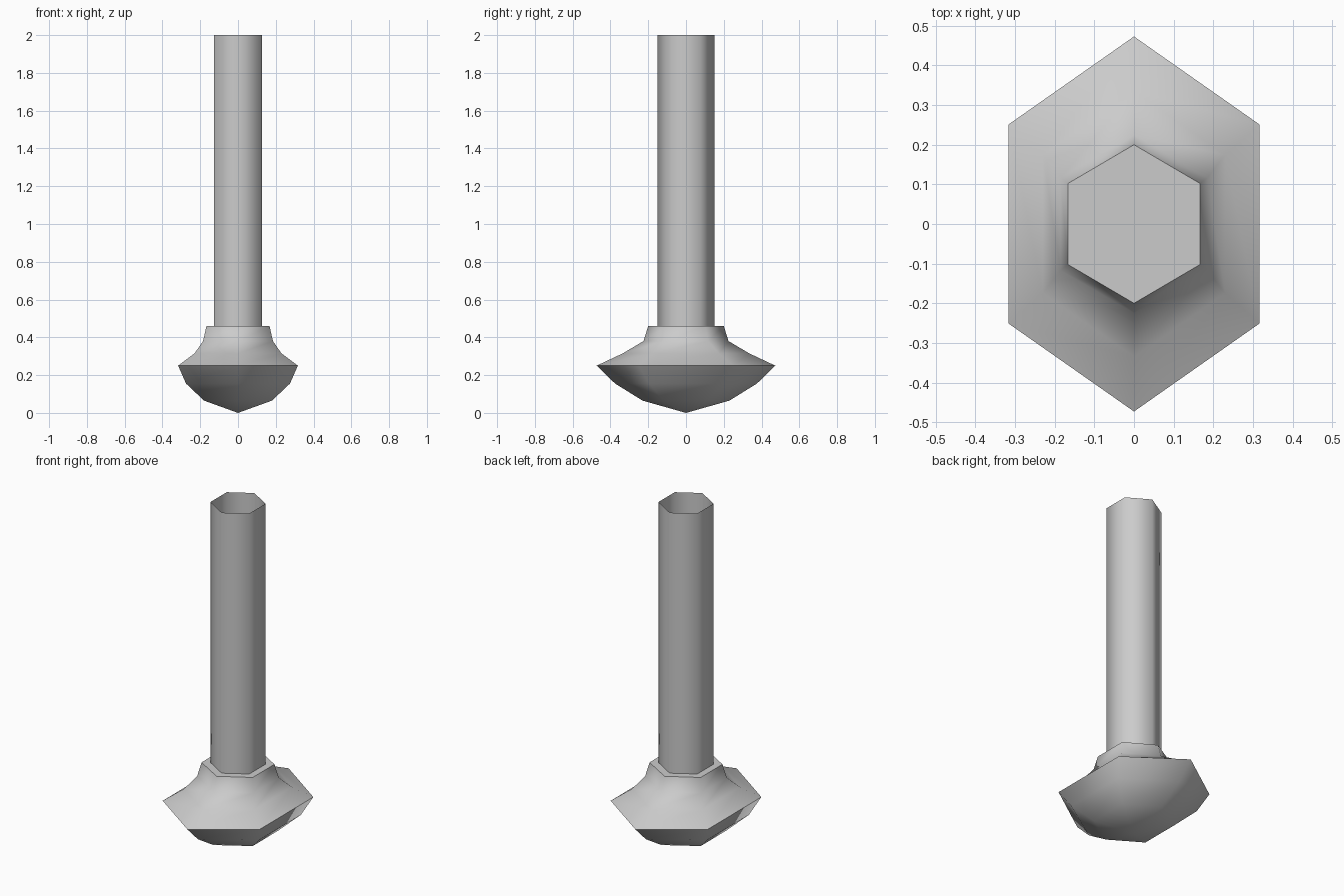
import bpy
import math

cube = bpy.data.objects.get("Cube")
if cube:
    bpy.data.objects.remove(cube, do_unlink=True)

# One grey material for the whole model
grey = bpy.data.materials.new("plain grey")
grey.use_nodes = True
colour = (0.6, 0.6, 0.6, 1)
grey.diffuse_color = colour
grey.node_tree.nodes["Principled BSDF"].inputs["Base Color"].default_value = colour


def hexagon(half_x, half_y, shoulder, z):
    """Six corners with points on the y axis and flat sides on the x axis."""
    side_y = half_y * shoulder
    return [(half_x, -side_y, z), (half_x, side_y, z), (0, half_y, z),
            (-half_x, side_y, z), (-half_x, -side_y, z), (0, -half_y, z)]


def loft(name, rings, tip=None, cap=False):
    """Skin a stack of hexagons, optionally with a bottom tip and a flat top."""
    verts = [v for ring in rings for v in hexagon(*ring)]
    faces = []
    for r in range(len(rings) - 1):
        for i in range(6):
            a, b = r * 6 + i, r * 6 + (i + 1) % 6
            faces.append((a, b, b + 6, a + 6))
    if tip is not None:
        verts.append((0, 0, tip))
        faces += [(len(verts) - 1, (i + 1) % 6, i) for i in range(6)]
    if cap:
        top = (len(rings) - 1) * 6
        faces.append(tuple(range(top, top + 6)))
    mesh = bpy.data.meshes.new(name)
    mesh.from_pydata(verts, [], faces)
    mesh.materials.append(grey)
    obj = bpy.data.objects.new(name, mesh)
    bpy.context.collection.objects.link(obj)
    bpy.ops.object.select_all(action='DESELECT')
    obj.select_set(True)
    bpy.context.view_layer.objects.active = obj
    bpy.ops.object.shade_smooth_by_angle(angle=math.radians(70))
    return obj


# Pointed bulb with a crisp rim and a narrow collar
loft("bulb_base", [
    (0.18, 0.23, 0.52, 0.065),
    (0.275, 0.375, 0.52, 0.155),
    (0.317, 0.473, 0.53, 0.25),
    (0.23, 0.335, 0.52, 0.315),
    (0.185, 0.225, 0.52, 0.38),
    (0.167, 0.2, 0.51, 0.46),
], tip=0.0, cap=True)

# Open, thin-walled tube rising from the collar
loft("hollow_shaft", [
    (0.127, 0.152, 0.5, 0.46),
    (0.127, 0.152, 0.5, 2.0),
])
